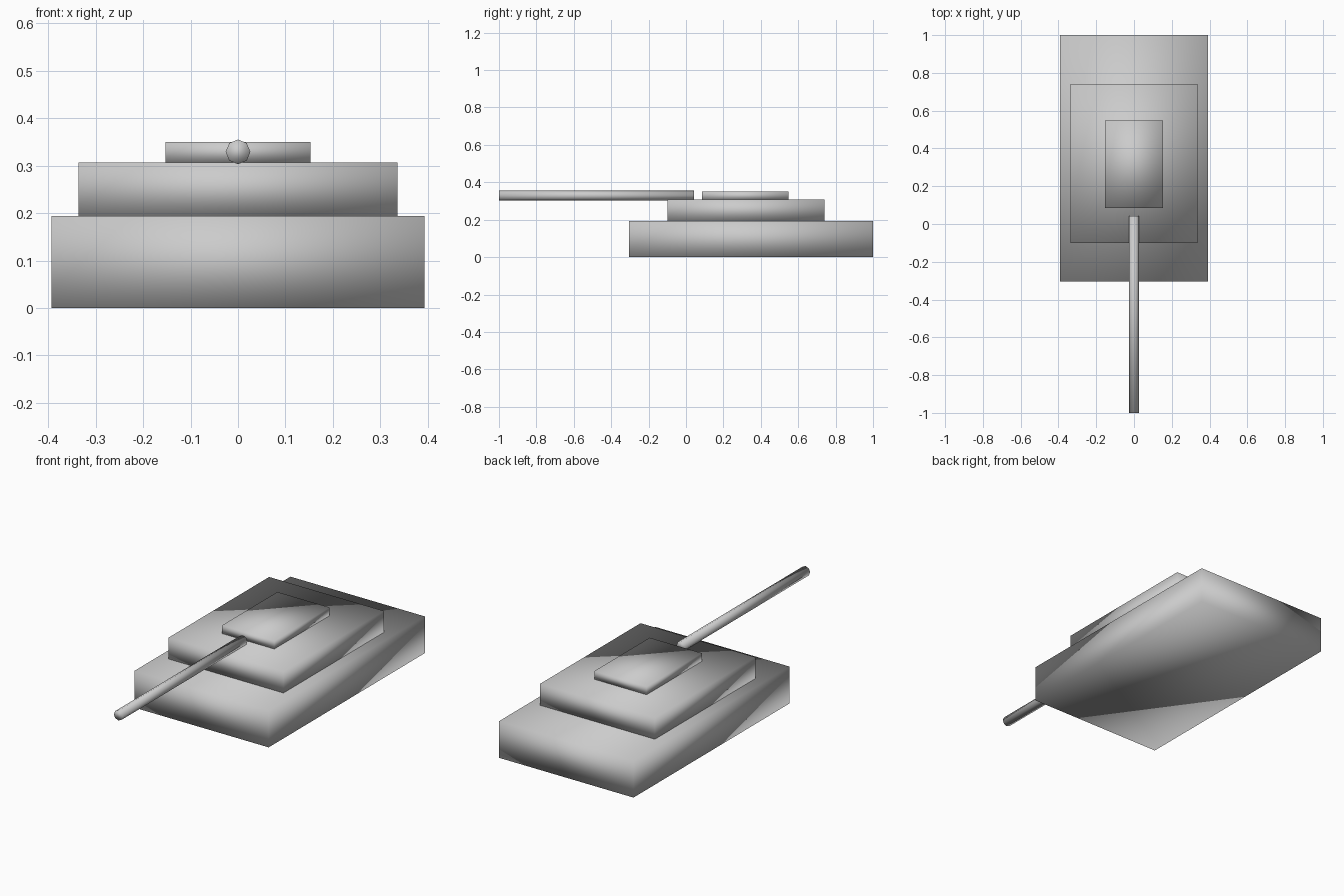
import bpy
import bmesh
from math import pi
from mathutils import Matrix, Vector

default_cube = bpy.data.objects.get("Cube")
if default_cube:
    bpy.data.objects.remove(default_cube, do_unlink=True)

# One plain grey for the whole vehicle
grey = bpy.data.materials.new("light grey")
grey.use_nodes = True
colour = (0.6, 0.6, 0.6, 1)
grey.diffuse_color = colour
grey.node_tree.nodes["Principled BSDF"].inputs["Base Color"].default_value = colour


def finish(name, bm):
    """Turn a bmesh into a fully smooth-shaded grey part."""
    mesh = bpy.data.meshes.new(name)
    bmesh.ops.recalc_face_normals(bm, faces=bm.faces[:])
    for face in bm.faces:
        face.smooth = True
    bm.to_mesh(mesh)
    bm.free()
    mesh.materials.append(grey)
    part = bpy.data.objects.new(name, mesh)
    bpy.context.collection.objects.link(part)
    return part


def slab(name, half_width, y_range, z_range):
    """A box centred on x, spanning the given depth and height."""
    low = Vector((-half_width, y_range[0], z_range[0]))
    high = Vector((half_width, y_range[1], z_range[1]))
    bm = bmesh.new()
    bmesh.ops.create_cube(bm, size=1, matrix=Matrix.Translation((low + high) / 2)
                          @ Matrix.Diagonal((*(high - low), 1)))
    return finish(name, bm)


def rod(name, radius, y_range, z, sides=8):
    """A faceted cylinder lying along y, with a corner at the top."""
    bm = bmesh.new()
    bmesh.ops.create_cone(
        bm, cap_ends=True, segments=sides, radius1=radius, radius2=radius,
        depth=y_range[1] - y_range[0],
        matrix=Matrix.Translation((0, sum(y_range) / 2, z)) @ Matrix.Rotation(pi / 2, 4, "X"))
    return finish(name, bm)


# Stacked body, from the ground up
slab("hull", 0.393, (-0.305, 1.0), (0, 0.194))
slab("turret", 0.336, (-0.1, 0.74), (0.194, 0.307))
slab("hatch", 0.153, (0.085, 0.548), (0.307, 0.35))

# Gun resting on the turret roof
rod("gun_barrel", 0.026, (-1.0, 0.042), 0.329)
